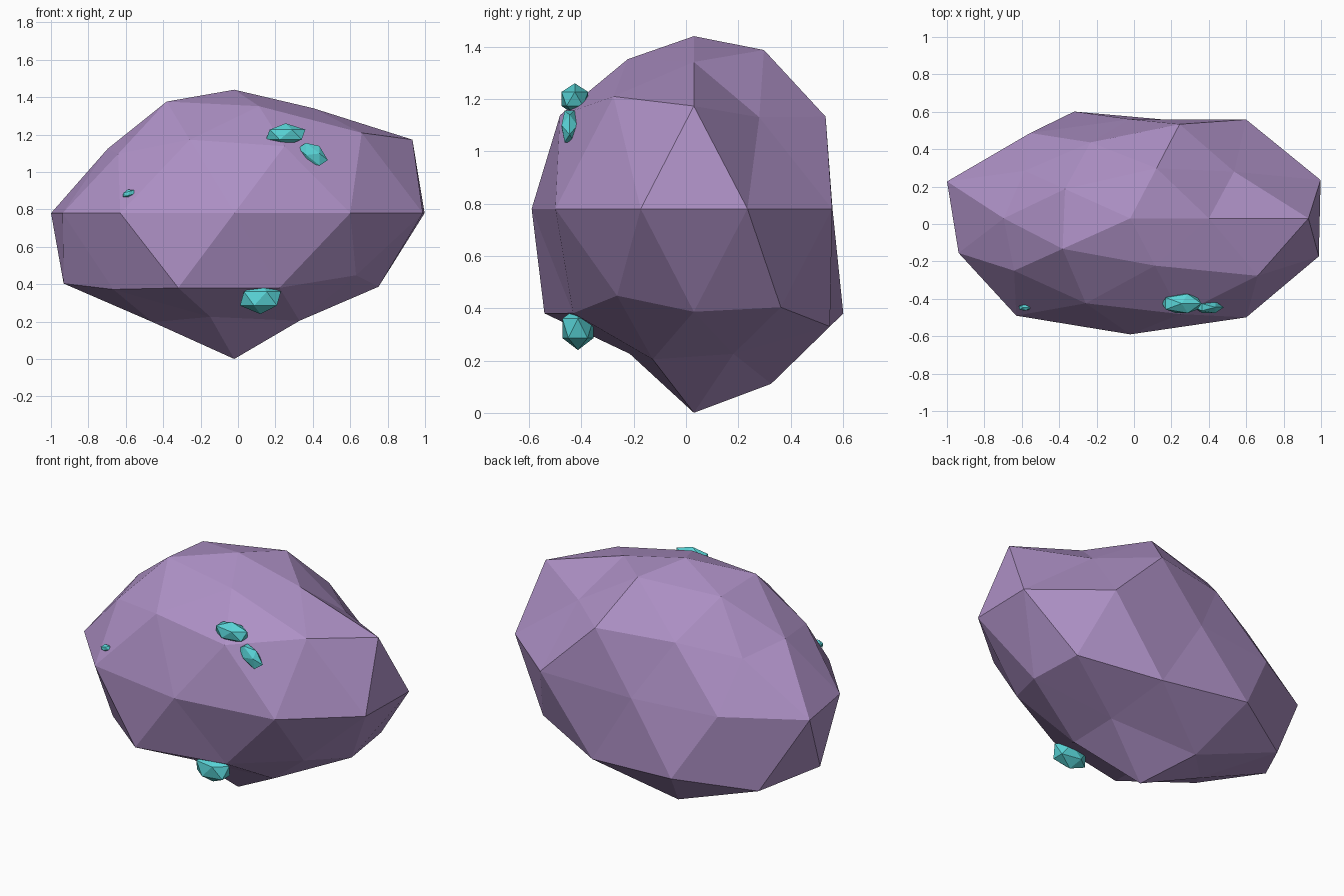
import bpy, bmesh, math
from mathutils import Matrix, Vector, Euler

if "Cube" in bpy.data.objects:
    bpy.data.objects.remove(bpy.data.objects["Cube"])


def material(name, rgb):
    m = bpy.data.materials.new(name)
    m.diffuse_color = (*rgb, 1)
    m.use_nodes = True
    m.node_tree.nodes["Principled BSDF"].inputs["Base Color"].default_value = m.diffuse_color
    return m


def add_object(name, bm, mat):
    me = bpy.data.meshes.new(name)
    bm.to_mesh(me)
    bm.free()
    me.materials.append(mat)
    ob = bpy.data.objects.new(name, me)
    bpy.context.collection.objects.link(ob)
    return ob


stone = material("purple_stone", (0.42, 0.28, 0.56))
gem = material("teal_crystal", (0.10, 0.66, 0.68))

# Boulder: icosphere with a radius per vertex, layer by layer from bottom to top
RADII = [
    .945,
    .79, .953, .83, .79, .82,
    .907, 1.037, 1.05, .94, .92,
    1.02, 1.083, 1.02, 1.083, .90,
    1.07, 1.054, .855, .91, 1.03, .965, 1.037, 1.0, 1.055, 1.06,
    1.065, .955, .78, .858, .97,
    .807, .81, .795, .905, .99,
    .80, .865, .82, .85, .815,
    .80,
]
bm = bmesh.new()
bmesh.ops.create_icosphere(bm, subdivisions=2, radius=1)


def layer_then_angle(v):
    angle = round(math.degrees(math.atan2(v.co.y, v.co.x))) % 360
    return (round(v.co.z, 2), angle)


for v, r in zip(sorted(bm.verts, key=layer_then_angle), RADII):
    v.co = Vector((-.02 + v.co.x * r, .03 + v.co.y * r * .62, .78 + v.co.z * r * .825))
add_object("boulder", bm, stone)

# Crystals: small stretched icosahedra set into the front face
CRYSTALS = [
    ("crystal_upper", (.255, -.425, 1.20), (.118, .060, .060), (0, 0, 0)),
    ("crystal_upper_small", (.40, -.445, 1.095), (.092, .036, .056), (0, 38, 0)),
    ("crystal_left_tiny", (-.585, -.447, .885), (.037, .018, .022), (0, -15, 0)),
    ("crystal_lower", (.12, -.413, .323), (.122, .070, .083), (0, 0, 0)),
]
for name, loc, size, rot in CRYSTALS:
    bm = bmesh.new()
    turn = Euler([math.radians(a) for a in rot])
    bmesh.ops.create_icosphere(bm, subdivisions=1, radius=1,
                               matrix=Matrix.LocRotScale(Vector(loc), turn, Vector(size)))
    add_object(name, bm, gem)
